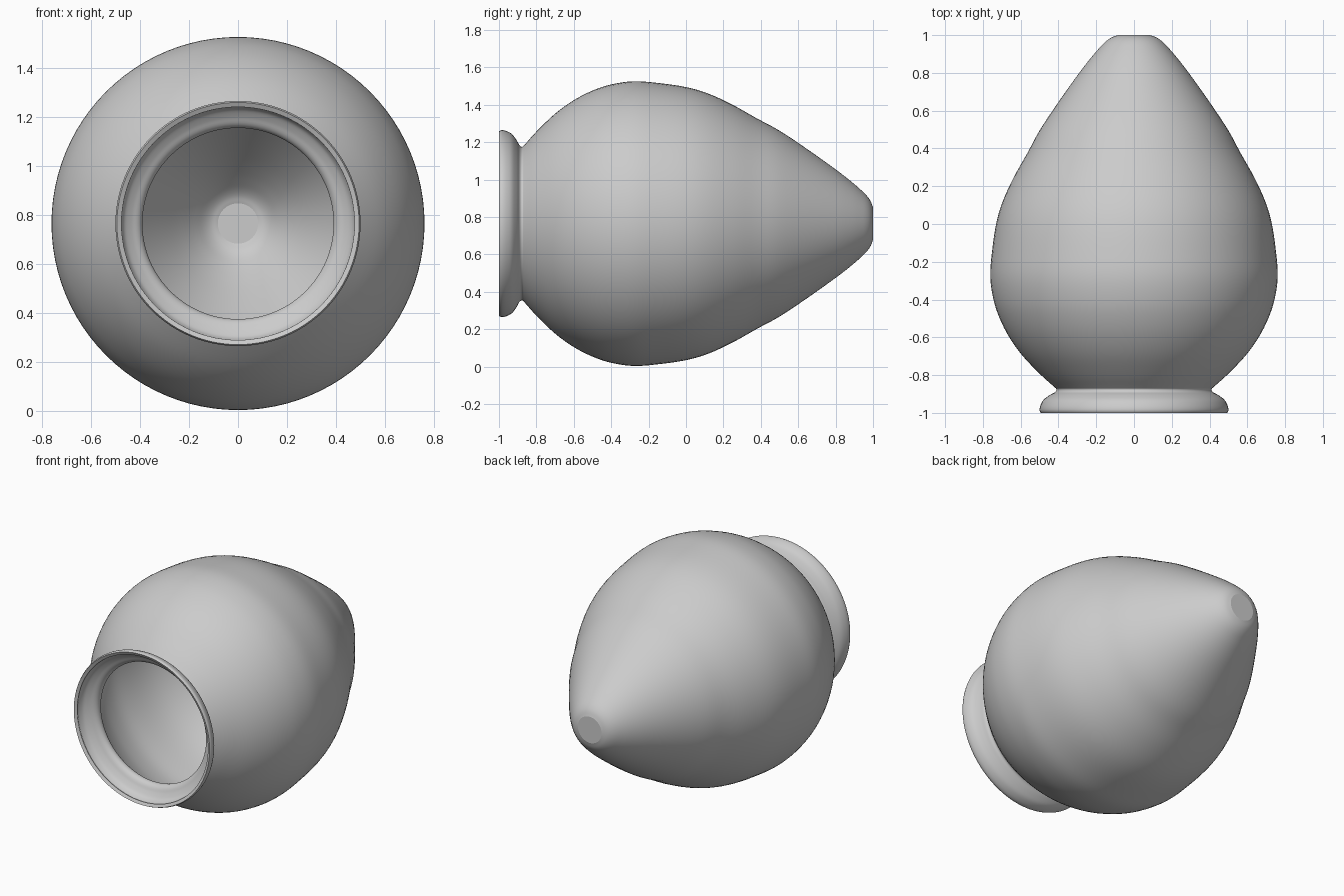
import bpy, bmesh, math
from mathutils import Vector, Matrix

if "Cube" in bpy.data.objects:
    bpy.data.objects.remove(bpy.data.objects["Cube"])

CENTRE_Z = 0.765
SEGMENTS = 96

def smooth_path(pts, steps=4):
    # Catmull-Rom curve through the profile points
    p = [Vector(q) for q in pts]
    p = [p[0] * 2 - p[1]] + p + [p[-1] * 2 - p[-2]]
    out = []
    for a, b, c, d in zip(p, p[1:], p[2:], p[3:]):
        for i in range(steps):
            t = i / steps
            out.append(0.5 * (2 * b + (c - a) * t + (2 * a - 5 * b + 4 * c - d) * t * t
                              + (3 * b - a - 3 * c + d) * t ** 3))
    return out + [p[-2]]

# Outer profile as (y, radius): flared lip, neck, belly, tapering foot
profile = [(-1.0, .494), (-.985, .5), (-.96, .495), (-.93, .478), (-.905, .445),
           (-.89, .418), (-.875, .411), (-.86, .425), (-.8, .492), (-.7, .588),
           (-.6, .66), (-.5, .711), (-.4, .744), (-.28, .761), (-.15, .752),
           (0, .73), (.12, .695), (.25, .635), (.38, .562), (.5, .497),
           (.65, .397), (.8, .29), (.88, .228), (.93, .185), (.965, .151),
           (.987, .12), (1.0, .086)]

# Revolve about the lying axis
bm = bmesh.new()
rings = []
for y, r in smooth_path(profile):
    rings.append([bm.verts.new((r * math.cos(a), y, CENTRE_Z + r * math.sin(a)))
                  for a in (2 * math.pi * i / SEGMENTS for i in range(SEGMENTS))])
for lo, hi in zip(rings, rings[1:]):
    for i in range(SEGMENTS):
        j = (i + 1) % SEGMENTS
        bm.faces.new((lo[i], hi[i], hi[j], lo[j])).smooth = True
# Flat foot disc
cap = bm.faces.new(rings[-1])
cap.normal_update()
if cap.normal.y < 0:
    cap.normal_flip()
# Crisp edges at mouth and foot
for e in bm.edges:
    if e.is_boundary or cap in e.link_faces:
        e.smooth = False

mesh = bpy.data.meshes.new("vase")
bm.to_mesh(mesh)
bm.free()
vase = bpy.data.objects.new("vase", mesh)
bpy.context.collection.objects.link(vase)

# Thin wall, hollow inside
wall = vase.modifiers.new("wall", 'SOLIDIFY')
wall.thickness = 0.021
wall.offset = -1
